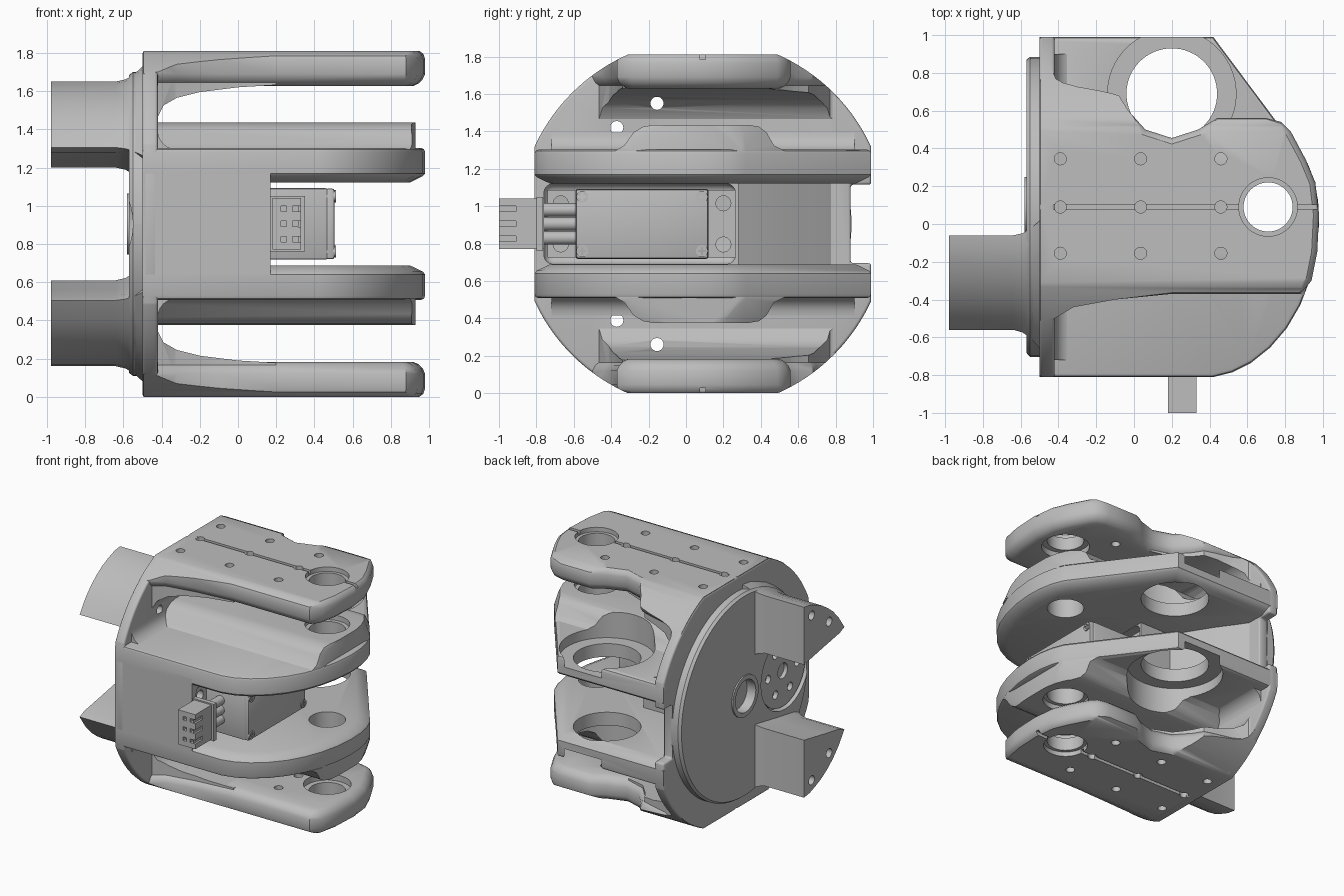
import bpy, bmesh, math

if "Cube" in bpy.data.objects:
    bpy.data.objects.remove(bpy.data.objects["Cube"], do_unlink=True)

MID = 0.905      # height of the mirror plane; parts are built around it
HUB = 0.09       # y of the main axis
TAU = 2 * math.pi

grey = bpy.data.materials.new("plain grey")
grey.use_nodes = True
grey.diffuse_color = (0.51, 0.51, 0.51, 1)
grey.node_tree.nodes["Principled BSDF"].inputs["Base Color"].default_value = (0.51, 0.51, 0.51, 1)


def place(axis, a, b, t):
    return {"x": (t, a, b), "y": (a, t, b), "z": (a, b, t)}[axis]


def loft(name, rings):
    bm = bmesh.new()
    loops = [[bm.verts.new(p) for p in ring] for ring in rings]
    for r, s in zip(loops, loops[1:]):
        for i in range(len(r)):
            j = (i + 1) % len(r)
            bm.faces.new((r[i], r[j], s[j], s[i]))
    bm.faces.new(loops[0])
    bm.faces.new(loops[-1])
    bmesh.ops.recalc_face_normals(bm, faces=bm.faces)
    mesh = bpy.data.meshes.new(name)
    bm.to_mesh(mesh)
    bm.free()
    mesh.materials.append(grey)
    obj = bpy.data.objects.new(name, mesh)
    obj.location.z = MID
    bpy.context.collection.objects.link(obj)
    return obj


def prism(name, pts, axis, lo, hi):
    return loft(name, [[place(axis, a, b, t) for a, b in pts] for t in (lo, hi)])


def inset(pts, d):
    out = []
    for i, (x, y) in enumerate(pts):
        (px, py), (qx, qy) = pts[i - 1], pts[(i + 1) % len(pts)]
        la, lb = math.hypot(x - px, y - py), math.hypot(qx - x, qy - y)
        ax, ay = (py - y) / la, (x - px) / la
        bx, by = (y - qy) / lb, (qx - x) / lb
        k = d / (1 + ax * bx + ay * by)
        out.append((x + (ax + bx) * k, y + (ay + by) * k))
    return out


def slab(name, pts, levels):
    return loft(name, [[place("z", x, y, z) for x, y in inset(pts, d)] for z, d in levels])


def circle(a, b, r, n=48):
    return [(a + r * math.cos(TAU * i / n), b + r * math.sin(TAU * i / n)) for i in range(n)]


def rod(name, axis, a, b, r, lo, hi, n=48):
    return prism(name, circle(a, b, r, n), axis, lo, hi)


def box(name, x0, x1, y0, y1, z0, z1):
    return prism(name, [(x0, y0), (x1, y0), (x1, y1), (x0, y1)], "z", z0, z1)


def apply(obj, kind, **settings):
    bpy.ops.object.select_all(action="DESELECT")
    bpy.context.view_layer.objects.active = obj
    obj.select_set(True)
    m = obj.modifiers.new(kind.title(), kind)
    for key, value in settings.items():
        setattr(m, key, value)
    bpy.ops.object.modifier_apply(modifier=m.name)


def combine(obj, cutter, operation="DIFFERENCE"):
    bpy.context.view_layer.update()
    apply(obj, "BOOLEAN", object=cutter, operation=operation, solver="EXACT")
    bpy.data.objects.remove(cutter, do_unlink=True)


def bevel(obj, width, segments=4):
    apply(obj, "BEVEL", width=width, segments=segments, limit_method="ANGLE",
          angle_limit=math.radians(50), use_clamp_overlap=False)


def finish(obj, mirror=False):
    if mirror:
        apply(obj, "MIRROR", use_axis=(False, False, True))
    bpy.ops.object.select_all(action="DESELECT")
    bpy.context.view_layer.objects.active = obj
    obj.select_set(True)
    bpy.ops.object.shade_smooth_by_angle(angle=math.radians(35))


def envelope():
    return rod("envelope", "x", HUB, 0, 0.99, -0.495, 1.2, 128)


def bolt_holes(obj, sides=(1, -1)):
    for y, z in ((-0.37, 0.515), (-0.155, 0.645)):
        for side in sides:
            combine(obj, rod("cutter", "x", y, z * side, 0.035, -1.1, 0.3, 20))


# Outer plates with rounded rims, clipped to the round envelope
outer = [(-0.7, -0.54), (-0.42, -0.5), (-0.32, -0.44), (-0.1, -0.4), (0.2, -0.37), (0.88, -0.37),
         (0.94, -0.3), (0.97, -0.15), (0.98, 0.05), (0.96, 0.22), (0.91, 0.34), (0.83, 0.49),
         (0.78, 0.54), (0.7, 0.56), (0.44, 0.56), (0.34, 0.5), (0.2, 0.455), (0.06, 0.5),
         (-0.03, 0.6), (-0.08, 0.68), (-0.18, 0.71), (-0.3, 0.74), (-0.39, 0.79), (-0.43, 0.88), (-0.7, 0.92)]
plate = slab("outer_plates", outer, [(0.723, 0.06), (0.735, 0.035), (0.755, 0.014), (0.785, 0),
                                     (0.86, 0), (0.89, 0.01), (0.905, 0.03)])
combine(plate, envelope(), "INTERSECT")
combine(plate, rod("cutter", "z", 0.71, HUB, 0.13, 0.6, 1))
combine(plate, rod("cutter", "z", 0.71, HUB, 0.155, 0.87, 1))
combine(plate, rod("cutter", "z", 0.71, HUB, 0.17, 0.6, 0.77))
combine(plate, box("cutter", -0.52, 1.1, HUB - 0.014, HUB + 0.014, 0.878, 1))
for x in (-0.39, 0.035, 0.46):
    for y in (-0.155, HUB, 0.345):
        combine(plate, rod("cutter", "z", x, y, 0.032, 0.6, 1, 20))
finish(plate, True)

# Thickened roots where the outer plates meet the wall
root = prism("plate_roots", [(-0.45, 0.8), (-0.45, 0.5), (-0.42, 0.56), (-0.39, 0.62), (-0.32, 0.66),
                             (-0.2, 0.69), (0, 0.715), (0.2, 0.727), (0.2, 0.74)], "y", -0.6, 0.95)
combine(root, prism("clip", inset(outer, 0.03), "z", 0.4, 0.88), "INTERSECT")
combine(root, envelope(), "INTERSECT")
bolt_holes(root, (1,))
finish(root, True)

# Concave fillets between wall and inner plates
fillet = [(-0.45, 0.38)] + [(-0.32 + 0.1 * math.cos(a), 0.49 + 0.1 * math.sin(a))
                            for a in [math.pi * (1 + i / 12) for i in range(7)]] + [(-0.32, 0.38)]
finish(prism("wall_fillets", fillet, "y", -0.72, 0.9), True)

# Inner plates with large bored seat and finger bore
inner = [(-0.5, -0.81), (0.42, -0.81), (0.52, -0.785), (0.62, -0.735), (0.72, -0.655), (0.81, -0.55),
         (0.88, -0.43), (0.93, -0.3), (0.965, -0.15), (0.98, 0), (0.975, 0.12), (0.955, 0.23),
         (0.92, 0.32), (0.42, 0.99), (-0.5, 0.99)]
deck = slab("inner_plates", inner, [(0.217, 0.08), (0.25, 0.012), (0.265, 0), (0.375, 0),
                                    (0.39, 0.006), (0.397, 0.02)])
combine(deck, rod("cutter", "z", 0.2, 0.69, 0.24, 0, 1, 64))
combine(deck, rod("cutter", "z", 0.2, 0.69, 0.34, 0.32, 1, 64))
combine(deck, rod("cutter", "z", 0.71, HUB, 0.13, 0, 1))
finish(deck, True)

# Raised ridge along each inner plate
ridge = prism("inner_ridges", [(-0.38, 0.39), (-0.33, 0.42), (-0.28, 0.49), (-0.23, 0.52), (-0.17, 0.53),
                               (0.33, 0.53), (0.39, 0.52), (0.43, 0.49), (0.47, 0.42), (0.53, 0.39)],
              "x", -0.45, 0.93)
combine(ridge, slab("clip", inner, [(0.3, 0), (0.4, 0), (0.5, 0.03), (0.6, 0.07)]), "INTERSECT")
combine(ridge, rod("cutter", "z", 0.2, 0.69, 0.34, 0, 1, 64))
combine(ridge, rod("cutter", "z", 0.71, HUB, 0.13, 0, 1))
combine(ridge, rod("cutter", "z", 0.71, HUB, 0.16, 0.49, 1))
finish(ridge, True)

# Round end wall, trimmed flat on four sides and notched at the back
wall = rod("end_wall", "x", HUB, 0, 0.99, -0.5, -0.42, 128)
combine(wall, box("clip", -0.6, 0, -0.81, 0.99, -0.905, 0.905), "INTERSECT")
combine(wall, box("cutter", -0.6, 0, 0.88, 1.2, -0.21, 0.21))
bevel(wall, 0.015, 3)
bolt_holes(wall)
finish(wall)

# Raised face on the wall with centre bore and horn recess
face = loft("wall_face", [[place("x", y, z, x) for y, z in circle(HUB, 0, r, 96)]
                          for x, r in ((-0.49, 0.795), (-0.55, 0.795), (-0.57, 0.78))])
bolt_holes(face)
combine(face, rod("cutter", "x", HUB, 0, 0.16, -0.6, -0.5))
combine(face, rod("cutter", "x", -0.41, 0, 0.295, -0.6, -0.515))
finish(face)
bore = rod("centre_ring", "x", HUB, 0, 0.16, -0.58, -0.5)
combine(bore, rod("cutter", "x", HUB, 0, 0.125, -0.6, -0.505))
finish(bore)

# Servo horn with screw holes
horn = rod("servo_horn", "x", -0.41, 0, 0.28, -0.55, -0.48)
combine(horn, rod("cutter", "x", -0.41, 0, 0.06, -0.6, -0.52, 24))
for y, z in circle(-0.41, 0, 0.18, 6):
    combine(horn, rod("cutter", "x", y, z, 0.032, -0.6, -0.5, 16))
finish(horn)

# Mounting lugs, flared where they meet the wall
lug = [(-0.06, 0.295), (-0.06, 0.745), (-0.13, 0.735), (-0.2, 0.71), (-0.28, 0.675), (-0.35, 0.63),
       (-0.42, 0.575), (-0.49, 0.5), (-0.56, 0.4), (-0.5, 0.375), (-0.3, 0.34)]
rings = []
for x, k in ((-0.98, 1), (-0.64, 1), (-0.59, 1.05), (-0.55, 1.15), (-0.5, 1.35)):
    rings.append([place("x", -0.28 + (y + 0.28) * k, 0.52 + (z - 0.52) * k, x) for y, z in lug])
lugs = loft("mounting_lugs", rings)
bolt_holes(lugs, (1,))
finish(lugs, True)

# Core block between the inner plates, with the servo pocket
core = prism("core_block", [(-0.5, -0.81), (0.17, -0.81), (0.17, 0.28), (-0.1, 0.28), (-0.17, 0.4),
                            (-0.27, 0.56), (-0.37, 0.7), (-0.43, 0.79), (-0.5, 0.88)], "z", -0.3, 0.3)
combine(core, rod("cutter", "z", 0.2, 0.69, 0.24, -1, 1, 64))
pocket = box("pocket", 0.02, 0.4, -0.76, 0.265, -0.215, 0.215)
bevel(pocket, 0.05)
combine(core, pocket)
finish(core)

# Servo body, mounting ears, lid and screws
body = box("servo_body", -0.3, 0.47, -0.59, 0.12, -0.187, 0.187)
bevel(body, 0.012, 2)
finish(body)
lid = box("servo_lid", 0.46, 0.505, -0.588, 0.118, -0.185, 0.185)
bevel(lid, 0.012, 2)
finish(lid)
ears = box("servo_ears", 0.08, 0.14, -0.74, 0.265, -0.18, 0.18)
for y in (-0.67, 0.2):
    for z in (-0.11, 0.11):
        combine(ears, rod("cutter", "x", y, z, 0.04, 0, 0.3, 20))
finish(ears)
for y in (-0.555, 0.085):
    for z in (-0.145, 0.145):
        screw = rod("servo_screw", "x", y, z, 0.032, 0.4, 0.512, 20)
        for a, b in ((0.022, 0.006), (0.006, 0.022)):
            combine(screw, box("cutter", 0.5, 0.6, y - a, y + a, z - b, z + b))
        finish(screw)

# Cable and plug
for z in (-0.075, 0, 0.075):
    finish(rod("cable", "y", 0.26, z, 0.036, -0.78, -0.57, 20))
plug = box("plug", 0.18, 0.33, -1.0, -0.76, -0.135, 0.135)
for z in (-0.08, 0, 0.08):
    for x in (0.24, 0.3):
        combine(plug, box("cutter", x - 0.014, x + 0.014, -1.1, -0.9, z - 0.014, z + 0.014))
    combine(plug, box("cutter", 0.315, 0.4, -1.1, -0.91, z - 0.015, z + 0.015))
finish(plug)
finish(box("plug_collar", 0.17, 0.35, -0.8, -0.765, -0.145, 0.145))
